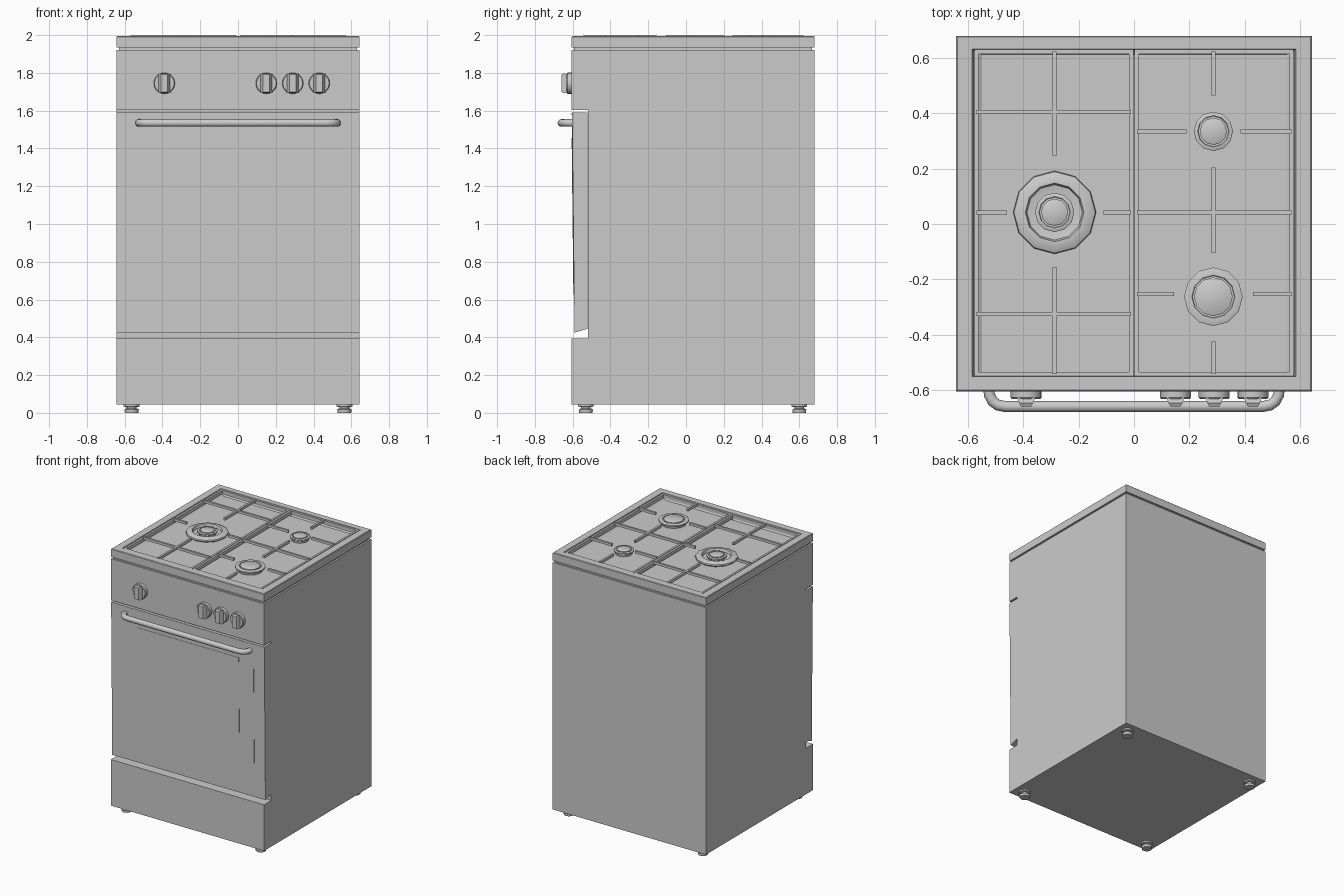
import bpy, bmesh, math
from mathutils import Vector, Matrix

if "Cube" in bpy.data.objects:
    bpy.data.objects.remove(bpy.data.objects["Cube"])


def finish(name, bm, smooth=False):
    bmesh.ops.recalc_face_normals(bm, faces=bm.faces)
    me = bpy.data.meshes.new(name)
    bm.to_mesh(me)
    bm.free()
    ob = bpy.data.objects.new(name, me)
    bpy.context.collection.objects.link(ob)
    if smooth:
        bpy.ops.object.select_all(action='DESELECT')
        ob.select_set(True)
        bpy.context.view_layer.objects.active = ob
        bpy.ops.object.shade_smooth_by_angle(angle=math.radians(35))
    return ob


def loft(bm, rings, closed=False):
    """Skin a list of point rings, capping the ends unless closed."""
    vs = [[bm.verts.new(p) for p in r] for r in rings]
    n = len(vs[0])
    pairs = list(zip(vs, vs[1:])) + ([(vs[-1], vs[0])] if closed else [])
    for a, b in pairs:
        for i in range(n):
            j = (i + 1) % n
            bm.faces.new((a[i], a[j], b[j], b[i]))
    if not closed:
        bm.faces.new(vs[0])
        bm.faces.new(vs[-1])


def add_box(bm, x0, x1, y0, y1, z0, z1):
    loft(bm, [[(x0, y0, z), (x1, y0, z), (x1, y1, z), (x0, y1, z)] for z in (z0, z1)])


def extrude_x(name, prof, w):
    bm = bmesh.new()
    loft(bm, [[(x, y, z) for y, z in prof] for x in (-w, w)])
    return finish(name, bm)


def lathe(name, prof, loc, n, smooth=True, rot=None):
    """Revolve (radius, height) pairs about z, then place."""
    bm = bmesh.new()
    loft(bm, [[(r * math.cos(2 * math.pi * i / n), r * math.sin(2 * math.pi * i / n), h)
               for i in range(n)] for r, h in prof])
    ob = finish(name, bm, smooth)
    ob.matrix_world = Matrix.Translation(loc) @ (rot or Matrix())
    return ob


W = 0.643
FRONT, BACK = -0.605, 0.68

# Cabinet side profile with the door recess
extrude_x("cabinet", [(FRONT, 0.045), (BACK, 0.045), (BACK, 1.92), (FRONT, 1.92),
                      (FRONT, 1.604), (-0.52, 1.604), (-0.52, 0.395), (FRONT, 0.395)], W)

# Neck between cabinet and hob
bm = bmesh.new()
add_box(bm, -0.63, 0.63, FRONT + 0.012, BACK - 0.012, 1.915, 1.94)
finish("hob_neck", bm)

# Oven door, slightly slanted, with raised panel and window
extrude_x("oven_door", [(-0.522, 1.59), (-0.603, 1.59), (-0.590, 0.425), (-0.522, 0.445)], W)


def door_y(z):
    return -0.590 - 0.013 * (z - 0.425) / 1.165


for name, w, z0, z1, out in (("door_panel", 0.553, 0.57, 1.588, 0.002),
                             ("oven_window", 0.43, 0.65, 1.455, 0.004)):
    extrude_x(name, [(door_y(z0) + 0.01, z0), (door_y(z0) - out, z0),
                     (door_y(z1) - out, z1), (door_y(z1) + 0.01, z1)], w)

# Door handle: bent tube
half = [(0.525, -0.59), (0.523, -0.618), (0.511, -0.641), (0.492, -0.655), (0.465, -0.66)]
path = [Vector((-x, y, 1.535)) for x, y in half] + [Vector((x, y, 1.535)) for x, y in reversed(half)]
bm = bmesh.new()
rings = []
for i, p in enumerate(path):
    t = (path[min(i + 1, len(path) - 1)] - path[max(i - 1, 0)]).normalized()
    side = t.cross(Vector((0, 0, 1)))
    rings.append([p + 0.02 * (math.cos(a) * side + math.sin(a) * Vector((0, 0, 1)))
                  for a in (2 * math.pi * k / 12 for k in range(12))])
loft(bm, rings)
finish("door_handle", bm, True)

# Control knobs: round base and tapered grip
for x in (-0.39, 0.15, 0.29, 0.43):
    lathe("knob_base", [(0.056, 0), (0.056, 0.022), (0.052, 0.027)], (x, FRONT, 1.745), 20,
          rot=Matrix.Rotation(math.pi / 2, 4, 'X'))
    bm = bmesh.new()
    loft(bm, [[(x + sx * w, y, 1.745 + sz * h) for sx, sz in ((-1, -1), (1, -1), (1, 1), (-1, 1))]
              for w, h, y in ((0.032, 0.048, -0.628), (0.025, 0.052, -0.648), (0.018, 0.046, -0.66))])
    finish("knob_grip", bm)

# Hob top: slab with a recessed pan
FLOOR, RIM = 1.953, 1.995


def rect(x, y0, y1, z):
    return [(-x, y0, z), (x, y0, z), (x, y1, z), (-x, y1, z)]


bm = bmesh.new()
loft(bm, [rect(W, FRONT, BACK, 1.934), rect(W, FRONT, BACK, RIM - 0.004),
          rect(W - 0.004, FRONT + 0.004, BACK - 0.004, RIM), rect(0.585, -0.552, 0.632, RIM),
          rect(0.58, -0.547, 0.627, 1.972), rect(0.55, -0.535, 0.612, FLOOR)])
finish("hob_top", bm)

# Pan supports: frame plus fingers; each finger is x0, x1, y0, y1 of its centreline
B = 0.0075


def grate(name, x0, x1, fingers):
    bm = bmesh.new()
    y0, y1 = -0.543, 0.623
    for a in (x0, x1):
        add_box(bm, a - B, a + B, y0 - B, y1 + B, 1.966, 1.992)
    for b in (y0, y1):
        add_box(bm, x0 + B, x1 - B, b - B, b + B, 1.966, 1.992)
    for fx0, fx1, fy0, fy1 in fingers:
        dx, dy = (B, 0) if fx0 == fx1 else (0, B)
        add_box(bm, fx0 - dx, fx1 + dx, fy0 - dy, fy1 + dy, 1.981, 2.0)
    # Corner feet resting on the pan
    for a in (x0, x1):
        for b in (y0, y1):
            add_box(bm, a - B, a + B, b - B, b + B, FLOOR, 1.966)
    finish(name, bm)


CX = 0.287
L0, L1 = -0.57, -0.01
grate("left_pan_support", L0, L1, [
    (L0, L1, 0.405, 0.405), (L0, L1, -0.325, -0.325),
    (-CX, -CX, 0.245, 0.623), (-CX, -CX, -0.543, -0.155),
    (L0, -0.46, 0.042, 0.042), (-0.11, L1, 0.042, 0.042)])
R0, R1 = 0.01, 0.57
grate("right_pan_support", R0, R1, [
    (R0, R1, 0.042, 0.042), (CX, CX, 0.465, 0.623), (CX, CX, -0.105, 0.205),
    (CX, CX, -0.543, -0.425), (R0, 0.19, 0.335, 0.335), (0.385, R1, 0.335, 0.335),
    (R0, 0.145, -0.253, -0.253), (0.43, R1, -0.253, -0.253)])


# Burners, twelve-sided
def burner(name, x, y, r, cap):
    lathe(name, [(r * 0.85, 0), (r * 0.88, 0.015), (r, 0.02), (r, 0.029), (r * 0.93, 0.032),
                 (cap + 0.008, 0.032), (cap + 0.006, 0.027), (cap, 0.027), (cap, 0.034),
                 (cap - 0.005, 0.037)], (x, y, FLOOR), 12)


burner("small_burner", CX, 0.335, 0.071, 0.049)
burner("medium_burner", CX, -0.263, 0.106, 0.07)
burner("wok_burner_core", -CX, 0.042, 0.071, 0.049)
lathe("wok_burner_ring", [(0.135, 0), (0.15, 0.012), (0.147, 0.021), (0.125, 0.031),
                          (0.106, 0.031), (0.1, 0.01), (0.08, 0.006)], (-CX, 0.042, FLOOR), 12)

# Feet
for x in (-0.563, 0.563):
    for y in (-0.53, 0.6):
        lathe("foot", [(0.036, 0), (0.038, 0.018), (0.026, 0.024), (0.026, 0.03),
                       (0.042, 0.034), (0.042, 0.047)], (x, y, 0), 14)
